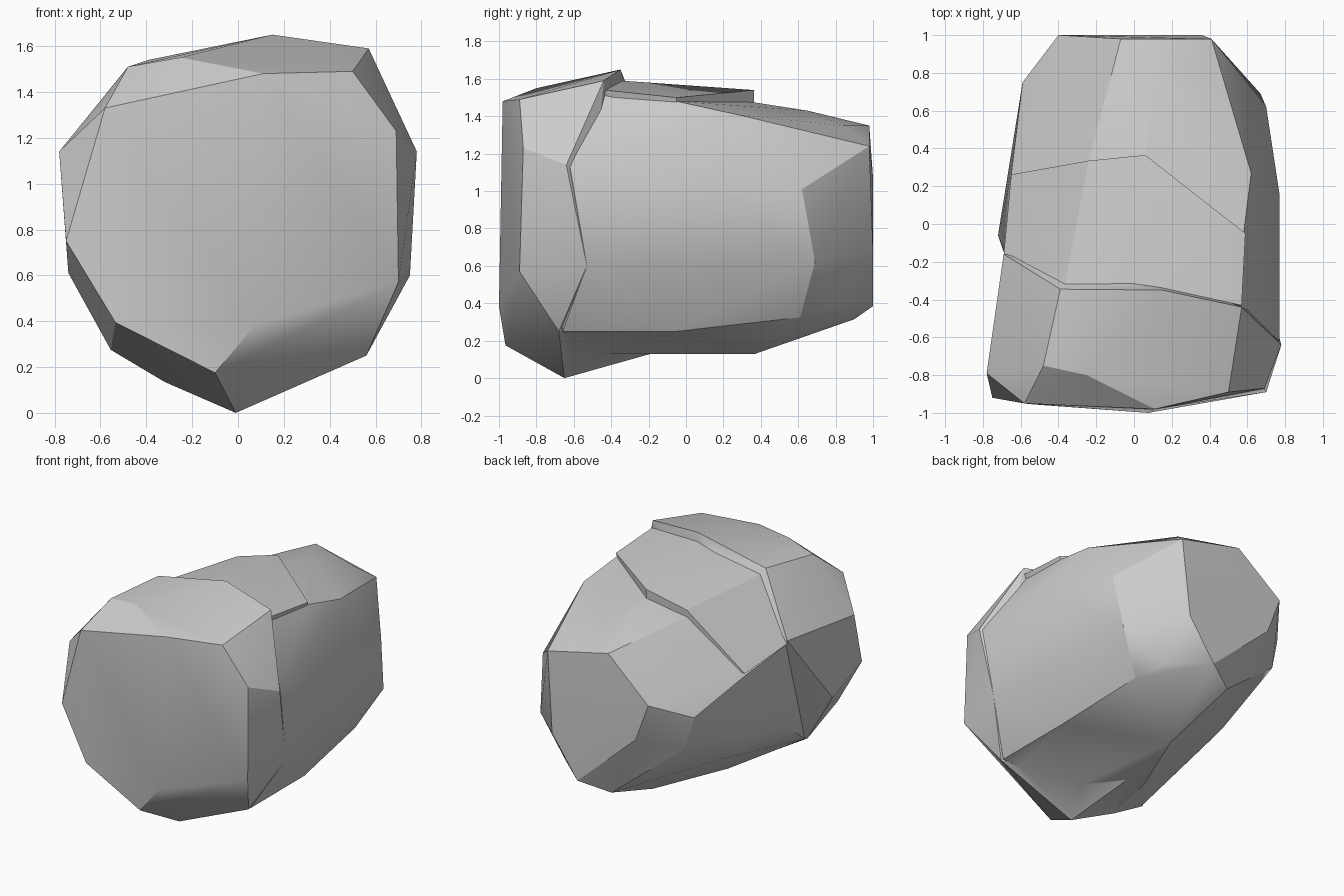
import bpy, bmesh, math


def hull(name, pts):
    """Convex faceted chunk of stone around a few corner points."""
    bm = bmesh.new()
    for p in pts:
        bm.verts.new(p)
    res = bmesh.ops.convex_hull(bm, input=bm.verts)
    junk = [v for v in bm.verts if not v.link_faces]
    bmesh.ops.delete(bm, geom=junk, context='VERTS')
    bmesh.ops.recalc_face_normals(bm, faces=bm.faces)
    me = bpy.data.meshes.new(name)
    bm.to_mesh(me)
    bm.free()
    ob = bpy.data.objects.new(name, me)
    bpy.context.collection.objects.link(ob)
    return ob


# main body: lower back layer of the rock
body = hull("rock", [
    # top
    (.06, .36, 1.475), (.62, .27, 1.41), (.1, .65, 1.43), (-.07, .98, 1.35),
    (.33, .84, 1.35), (-.24, .33, 1.41), (.58, -.05, 1.48), (.55, -.43, 1.52),
    # back face
    (.41, .98, 1.24), (.36, 1, .67), (.16, 1, .385), (-.30, 1, .8), (-.40, 1, 1.07),
    # right side
    (.77, .16, 1.03), (.70, .62, 1.01), (.67, .69, .62), (.75, -.53, .6), (.77, -.62, 1.13),
    # left side
    (-.59, .75, .94), (-.53, .77, .71), (-.65, .26, 1.07), (-.68, -.16, 1.14),
    (-.72, -.06, .62), (-.50, .3, .45), (-.55, -.56, .28),
    # underside
    (.56, -.66, .25), (.56, -.05, .25), (.5, .61, .325), (.4, .79, .385),
    (-.04, .9, .315), (0, .37, .13), (-.22, -.16, .13), (-.31, -.57, .14), (.1, -.5, .13)])

# middle layer: slab raised one step
middle = hull("middle_layer", [
    (.06, .365, 1.54), (-.24, .335, 1.46), (-.65, .262, 1.085), (.59, -.05, 1.5),
    (.57, -.43, 1.54), (.15, -.34, 1.59), (-.37, -.34, 1.5), (-.69, -.165, 1.15),
    (.06, .355, 1.3), (-.22, .32, 1.2), (.5, -.05, 1.2), (.4, -.5, 1.2), (-.4, -.5, 1.1)])

# front layer: highest step, front face and the bottom tip
front = hull("front_layer", [
    # front face rim
    (-.75, -.92, .75), (-.58, -.95, 1.33), (.11, -.98, 1.48), (.5, -.89, 1.49),
    (.69, -.87, 1.23), (.70, -.89, .57), (.075, -1, .385), (-.10, -.965, .175),
    (-.535, -.955, .395),
    # upper ridge
    (-.78, -.79, 1.14), (-.48, -.75, 1.51), (-.25, -.8, 1.55), (.15, -.35, 1.65),
    (.57, -.44, 1.59), (.78, -.64, 1.14), (-.39, -.345, 1.54), (-.69, -.16, 1.17),
    # lower edge and tip
    (.75, -.53, .6), (.56, -.68, .25), (-.01, -.65, 0), (-.32, -.58, .135),
    (-.555, -.58, .275), (-.74, -.6, .61), (-.1, -.17, .135), (.1, -.25, 1.2)])

# fuse the layers into one stone
for layer in (middle, front):
    mod = body.modifiers.new("join", 'BOOLEAN')
    mod.operation = 'UNION'
    mod.solver = 'EXACT'
    mod.object = layer
    bpy.context.view_layer.objects.active = body
    bpy.ops.object.modifier_apply(modifier=mod.name)
    bpy.data.objects.remove(layer)

# soft shading on shallow facets, crisp edges elsewhere
bpy.ops.object.select_all(action='DESELECT')
body.select_set(True)
bpy.context.view_layer.objects.active = body
bpy.ops.object.shade_smooth_by_angle(angle=math.radians(25))
